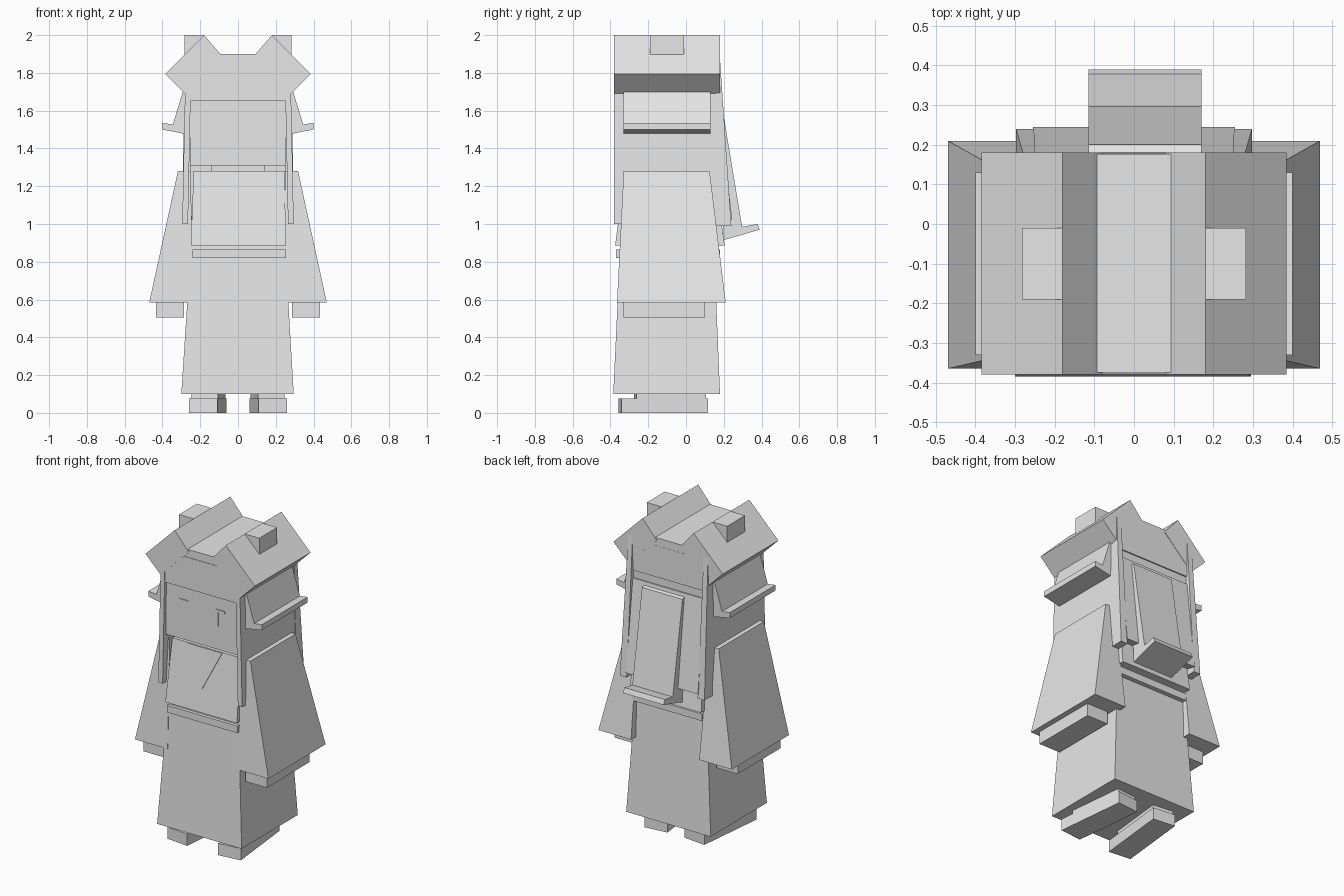
import bpy
import bmesh
import math
from mathutils import Matrix, Vector

old = bpy.data.objects.get("Cube")
if old:
    bpy.data.objects.remove(old, do_unlink=True)

grey = bpy.data.materials.new("plain_grey")
grey.use_nodes = True
COLOUR = (0.8, 0.8, 0.8, 1)
grey.diffuse_color = COLOUR
grey.node_tree.nodes["Principled BSDF"].inputs["Base Color"].default_value = COLOUR


def loft(name, ring_a, ring_b):
    """Closed solid between two matching rings of points."""
    bm = bmesh.new()
    a = [bm.verts.new(p) for p in ring_a]
    b = [bm.verts.new(p) for p in ring_b]
    bm.faces.new(a)
    bm.faces.new(b)
    for i in range(len(a)):
        j = (i + 1) % len(a)
        bm.faces.new((a[i], a[j], b[j], b[i]))
    bmesh.ops.recalc_face_normals(bm, faces=bm.faces)
    mesh = bpy.data.meshes.new(name)
    bm.to_mesh(mesh)
    bm.free()
    mesh.materials.append(grey)
    obj = bpy.data.objects.new(name, mesh)
    bpy.context.collection.objects.link(obj)
    return obj


def rect(x0, x1, y0, y1, z):
    return [(x0, y0, z), (x1, y0, z), (x1, y1, z), (x0, y1, z)]


def taper(name, bottom, z0, top, z1):
    return loft(name, rect(*bottom, z0), rect(*top, z1))


def box(name, x0, x1, y0, y1, z0, z1):
    return taper(name, (x0, x1, y0, y1), z0, (x0, x1, y0, y1), z1)


def along_y(name, profile, y0, y1):
    return loft(name, [(x, y0, z) for x, z in profile], [(x, y1, z) for x, z in profile])


def along_x(name, profile, x0, x1):
    return loft(name, [(x0, y, z) for y, z in profile], [(x1, y, z) for y, z in profile])


def mirrored(obj):
    """Left part plus its copy on the right."""
    base = obj.name
    obj.name = "left_" + base
    twin = obj.copy()
    twin.data = obj.data.copy()
    twin.name = "right_" + base
    twin.data.transform(Matrix.Scale(-1, 4, Vector((1, 0, 0))))
    twin.data.flip_normals()
    bpy.context.collection.objects.link(twin)


# Robe, belt and chest
taper("robe_skirt", (-0.3, 0.295, -0.385, 0.18), 0.1, (-0.245, 0.245, -0.345, 0.145), 0.95)
box("belt", -0.24, 0.255, -0.37, 0.18, 0.82, 0.865)
taper("chest", (-0.25, 0.255, -0.375, 0.205), 0.885, (-0.235, 0.245, -0.325, 0.15), 1.28)
collar = [(-0.12, -0.327, 1.278), (0.12, -0.327, 1.278), (0, -0.358, 1.03)]
loft("collar", collar, [(x, y - 0.005, z) for x, y, z in collar])
box("neck", -0.14, 0.14, -0.3, 0.12, 1.26, 1.33)

# Sleeves and hands
mirrored(taper("sleeve", (0.24, 0.47, -0.365, 0.21), 0.585, (0.25, 0.318, -0.33, 0.125), 1.28))
mirrored(box("hand", 0.285, 0.435, -0.33, 0.1, 0.505, 0.6))

# Feet turned slightly outward
turn = (Matrix.Translation((0.16, -0.12, 0)) @ Matrix.Rotation(math.radians(6), 4, "Z"))
foot = box("foot", -0.075, 0.075, -0.23, 0.23, 0, 0.075)
foot.data.transform(turn)
mirrored(foot)
ankle = box("ankle", -0.07, 0.07, -0.15, 0.22, 0.07, 0.11)
ankle.data.transform(turn)
mirrored(ankle)

# Head, forehead and face details
box("head", -0.255, 0.255, -0.36, 0.17, 1.31, 1.85)
box("forehead_hair", -0.278, 0.278, -0.378, 0.178, 1.65, 1.85)
mirrored(box("brow", 0.095, 0.16, -0.364, -0.359, 1.55, 1.565))
mirrored(box("eye", 0.095, 0.115, -0.364, -0.359, 1.46, 1.55))

# Pitched hair slabs, crown and small ears
along_y("crown", [(-0.095, 1.9), (0.095, 1.9), (0.145, 1.85), (-0.145, 1.85)], -0.375, 0.177)
mirrored(along_y("hair_slab", [(0.18, 2.0), (0.385, 1.795), (0.28, 1.69), (0.08, 1.885)], -0.38, 0.18))
mirrored(box("ear", 0.18, 0.283, -0.19, -0.01, 1.88, 2.0))

# Side hair panels with flicked-out wings
mirrored(taper("side_hair", (0.265, 0.295, -0.38, 0.178), 1.0, (0.25, 0.28, -0.38, 0.178), 1.72))
mirrored(along_y("hair_wing", [(0.27, 1.7), (0.292, 1.7), (0.345, 1.527), (0.4, 1.535),
                               (0.4, 1.5), (0.27, 1.475)], -0.33, 0.13))

# Back hair, corner strands and the off-centre tail
along_x("back_hair", [(0.14, 1.6), (0.178, 1.6), (0.245, 1.02), (0.14, 1.04)], -0.255, 0.255)
mirrored(taper("corner_strand", (0.25, 0.298, 0.16, 0.24), 0.99, (0.25, 0.28, 0.16, 0.178), 1.9))
along_x("hair_tail", [(0.17, 1.58), (0.2, 1.57), (0.297, 0.985), (0.378, 1.0),
                      (0.39, 0.97), (0.2, 0.915)], -0.115, 0.17)
